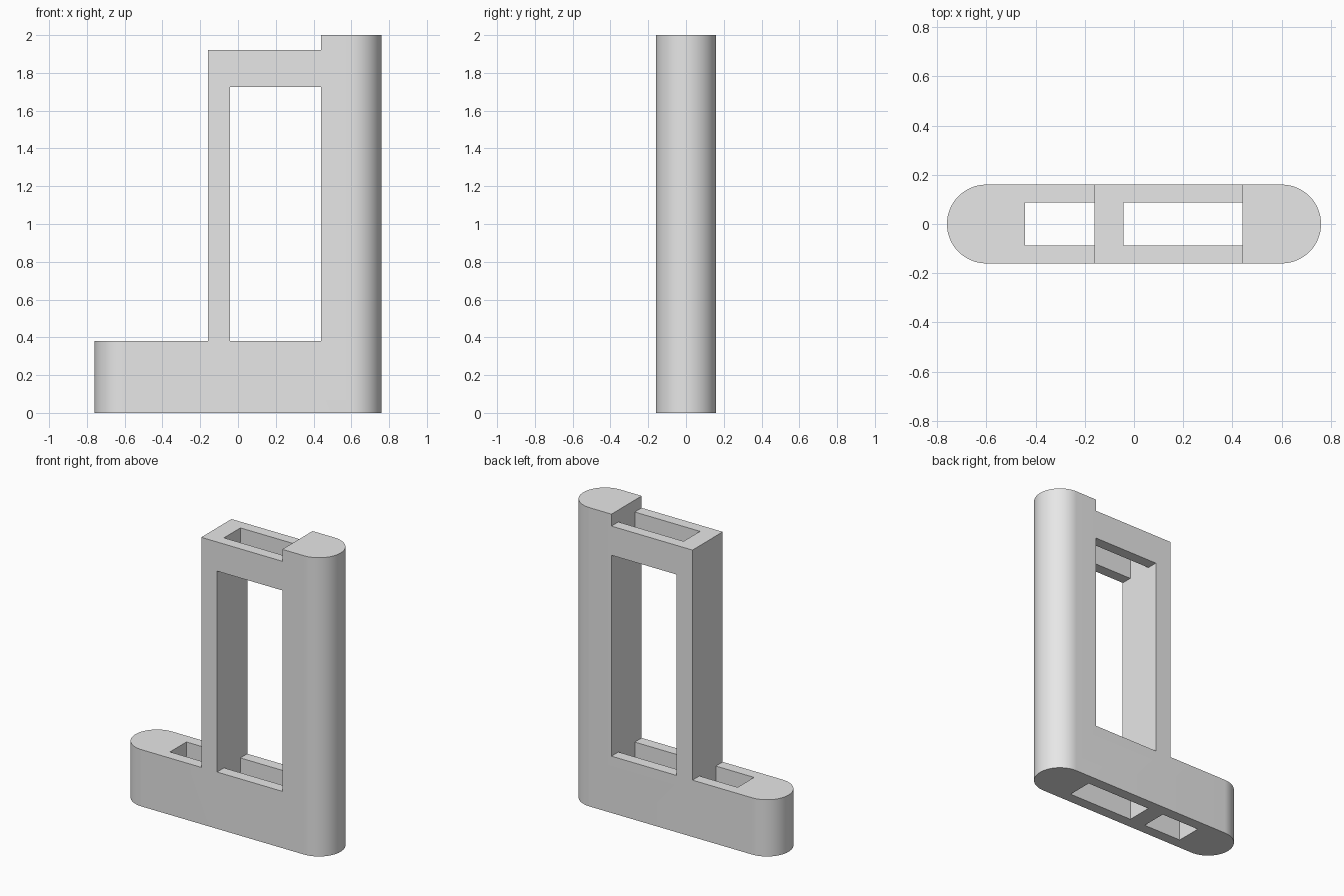
import bpy, bmesh
from math import pi, sin, cos

cube = bpy.data.objects.get("Cube")
if cube:
    bpy.data.objects.remove(cube, do_unlink=True)

grey = bpy.data.materials.new("light grey")
grey.use_nodes = True
grey.diffuse_color = (0.8, 0.8, 0.8, 1)
grey.node_tree.nodes["Principled BSDF"].inputs["Base Color"].default_value = (0.8, 0.8, 0.8, 1)

RADIUS, HALF, HEIGHT = 0.16, 0.76, 2.0
BASE_TOP, BAR_LOW, BAR_TOP = 0.38, 1.725, 1.92
POST_L, POST_R, COLUMN = -0.16, -0.043, 0.44
SLOT_Y, SLOT_END = 0.087, -0.443
FAR = 3.0
SEGS = 48


def prism(name, outline, z0, z1):
    """Extrude a flat outline from z0 up to z1."""
    bm = bmesh.new()
    face = bm.faces.new([bm.verts.new((x, y, z0)) for x, y in outline])
    new = bmesh.ops.extrude_face_region(bm, geom=[face])["geom"]
    verts = [v for v in new if isinstance(v, bmesh.types.BMVert)]
    bmesh.ops.translate(bm, verts=verts, vec=(0, 0, z1 - z0))
    bmesh.ops.recalc_face_normals(bm, faces=bm.faces)
    mesh = bpy.data.meshes.new(name)
    bm.to_mesh(mesh)
    bm.free()
    mesh.materials.append(grey)
    obj = bpy.data.objects.new(name, mesh)
    bpy.context.collection.objects.link(obj)
    return obj


def cut(body, x0, x1, y, z0, z1):
    """Remove a box, symmetric in y, from the body."""
    box = prism("cutter", [(x0, -y), (x1, -y), (x1, y), (x0, y)], z0, z1)
    box.hide_render = True
    mod = body.modifiers.new("cut", 'BOOLEAN')
    mod.operation, mod.solver, mod.object = 'DIFFERENCE', 'EXACT', box
    bpy.ops.object.modifier_apply(modifier=mod.name)
    bpy.data.objects.remove(box, do_unlink=True)


# Round-ended block
outline = []
for side in (1, -1):
    for i in range(SEGS + 1):
        a = -pi / 2 + pi * i / SEGS
        outline.append((side * (HALF - RADIUS + RADIUS * cos(a)), side * RADIUS * sin(a)))
body = prism("frame_body", outline, 0, HEIGHT)
bpy.ops.object.select_all(action='DESELECT')
body.select_set(True)
bpy.context.view_layer.objects.active = body

# Step above the base, and notch above the top bar
cut(body, -FAR, POST_L, FAR, BASE_TOP, FAR)
cut(body, POST_L - 0.1, COLUMN, FAR, BAR_TOP, FAR)
# Front-to-back window
cut(body, POST_R, COLUMN, FAR, BASE_TOP, BAR_LOW)
# Vertical slots
cut(body, SLOT_END, POST_L, SLOT_Y, -1, 1)
cut(body, POST_R, COLUMN, SLOT_Y, -1, FAR)

bpy.ops.object.shade_smooth_by_angle(angle=pi / 6)
